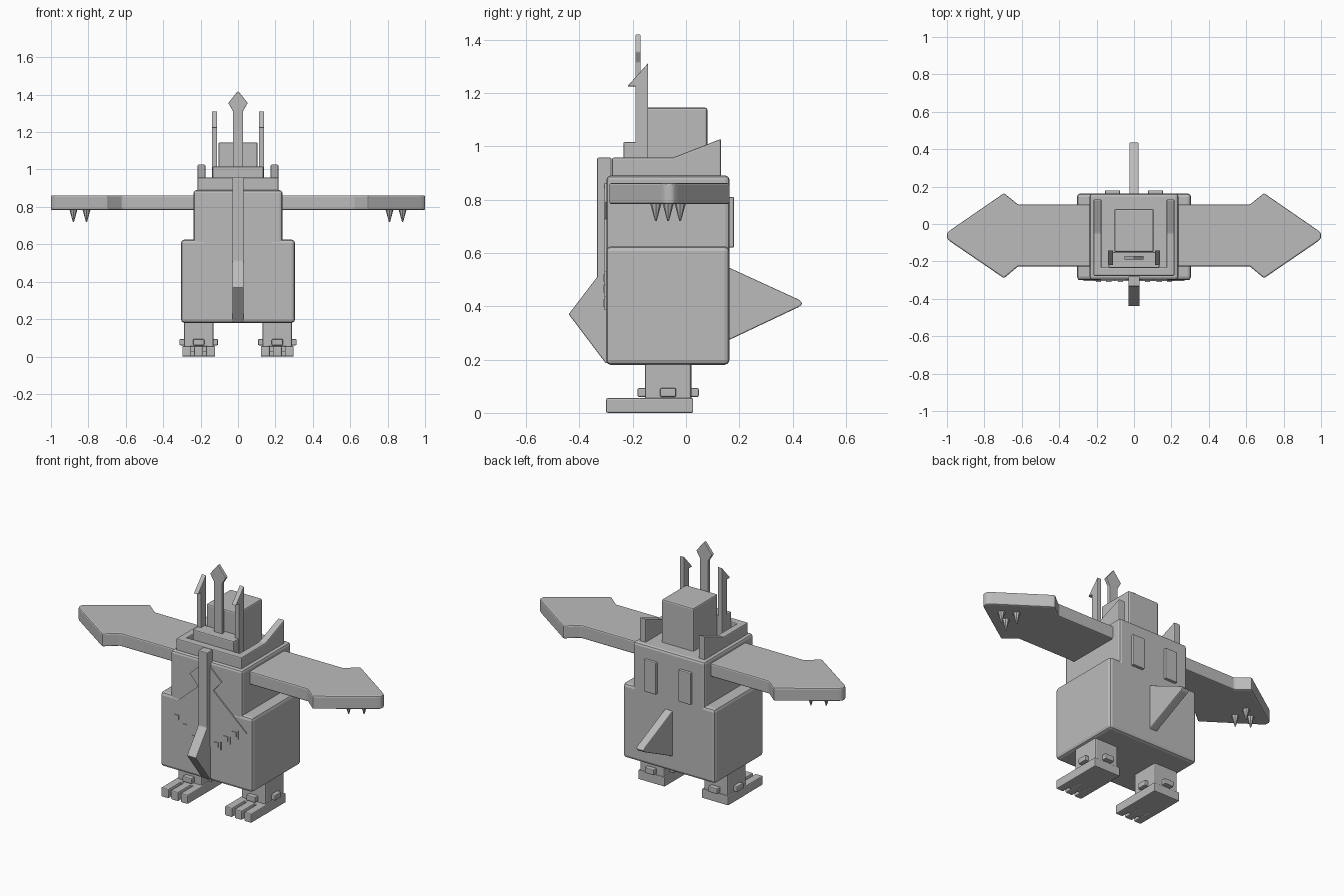
import bpy, bmesh
from mathutils import Vector

grey = bpy.data.materials.new("plain grey")
grey.diffuse_color = (0.5, 0.5, 0.5, 1)


def finish(name, bm, bevel=0.0, segments=2):
    """Bevel all sharp edges, then turn the bmesh into an object."""
    bmesh.ops.recalc_face_normals(bm, faces=bm.faces)
    if bevel:
        bmesh.ops.bevel(bm, geom=list(bm.edges), offset=bevel, segments=segments,
                        profile=0.5, affect='EDGES', clamp_overlap=True)
    me = bpy.data.meshes.new(name)
    bm.to_mesh(me)
    bm.free()
    me.materials.append(grey)
    ob = bpy.data.objects.new(name, me)
    bpy.context.collection.objects.link(ob)
    return ob


def prism(name, pts, axis, a, b, bevel=0.0):
    """Extrude a 2D profile along an axis; pts are the other two coordinates in order."""
    bm = bmesh.new()

    def place(p, t):
        return {'x': (t, p[0], p[1]), 'y': (p[0], t, p[1]), 'z': (p[0], p[1], t)}[axis]
    lo, hi = min(a, b), max(a, b)
    face = bm.faces.new([bm.verts.new(place(p, lo)) for p in pts])
    ext = bmesh.ops.extrude_face_region(bm, geom=[face], use_keep_orig=True)
    move = Vector(place((0, 0), hi - lo))
    bmesh.ops.translate(bm, vec=move, verts=[v for v in ext['geom'] if isinstance(v, bmesh.types.BMVert)])
    return finish(name, bm, bevel)


def box(name, x, y, z, bevel=0.0):
    x = sorted(x)
    return prism(name, [(x[0], y[0]), (x[1], y[0]), (x[1], y[1]), (x[0], y[1])], 'z', z[0], z[1], bevel)


# Torso and head
box("lower_body", (-0.305, 0.305), (-0.30, 0.163), (0.18, 0.625), 0.018)
box("upper_body", (-0.237, 0.237), (-0.298, 0.163), (0.58, 0.89), 0.015)
box("head", (-0.105, 0.105), (-0.15, 0.08), (0.87, 1.145), 0.008)

# Open-backed collar
box("collar_front", (-0.214, 0.214), (-0.277, -0.232), (0.88, 0.957), 0.006)

# Crown with central arrow spike
box("crown_band", (-0.136, 0.136), (-0.235, -0.15), (0.88, 1.016), 0.006)
prism("crown_spike_centre", [(-0.028, 0.95), (0.028, 0.95), (0.028, 1.315), (0.052, 1.355),
                             (0, 1.42), (-0.052, 1.355), (-0.028, 1.315)], 'y', -0.19, -0.17, 0.003)

# Front keel with beak-like lower end
prism("front_keel", [(-0.28, 0.957), (-0.333, 0.957), (-0.333, 0.51), (-0.44, 0.37),
                     (-0.30, 0.185), (-0.28, 0.20)], 'x', -0.03, 0.03, 0.004)

# Triangular tail
prism("tail", [(0.15, 0.55), (0.15, 0.268), (0.425, 0.398), (0.437, 0.41), (0.425, 0.424)],
      'x', -0.025, 0.025, 0.005)

for s, side in ((1, "right"), (-1, "left")):
    def m(pts):
        return [(s * x, v) for x, v in pts]

    # Collar rail rising to the back
    prism(f"collar_rail_{side}", [(-0.277, 0.88), (0.132, 0.88), (0.132, 1.028), (-0.05, 0.957),
                                  (-0.277, 0.957)], 'x', s * 0.174, s * 0.216, 0.006)

    # Barbed side spike
    prism(f"crown_spike_{side}", [(-0.19, 0.89), (-0.142, 0.89), (-0.142, 1.312), (-0.22, 1.225),
                                  (-0.19, 1.225)], 'x', s * 0.111, s * 0.139, 0.003)

    # Arrow-shaped wing
    prism(f"wing_{side}", m([(0.20, 0.104), (0.62, 0.104), (0.695, 0.165), (0.985, -0.035),
                             (1.0, -0.05), (1.0, -0.077), (0.985, -0.092), (0.695, -0.29),
                             (0.62, -0.227), (0.20, -0.227)]), 'z', 0.783, 0.862, 0.008)

    # Three claws under the wing tip
    for i, (cx, cy) in enumerate(((0.81, -0.113), (0.88, -0.067), (0.81, -0.022))):
        bm = bmesh.new()
        bmesh.ops.create_cone(bm, cap_ends=True, segments=8, radius1=0.003, radius2=0.022, depth=0.07)
        bmesh.ops.translate(bm, verts=bm.verts, vec=(s * cx, cy, 0.754))
        finish(f"wing_claw_{side}_{i}", bm)

    # Stepped chest plate and its small squares
    prism(f"chest_plate_{side}", m([(0.02, 0.87), (0.105, 0.79), (0.05, 0.727), (0.27, 0.53),
                                    (0.215, 0.53), (0.215, 0.48), (0.16, 0.48), (0.16, 0.435),
                                    (0.10, 0.435), (0.10, 0.385), (0.02, 0.385)]), 'y', -0.306, -0.297)
    for i, (cx, cz) in enumerate(((0.19, 0.506), (0.135, 0.465), (0.072, 0.412))):
        box(f"chest_square_{side}_{i}", (s * (cx - 0.014), s * (cx + 0.014)), (-0.31, -0.30),
            (cz - 0.014, cz + 0.014))

    # Plate on the back
    box(f"back_plate_{side}", (s * 0.075, s * 0.155), (0.15, 0.18), (0.62, 0.81), 0.005)

    # Leg with four studs around the ankle
    lx, ly = s * 0.21, -0.067
    box(f"leg_{side}", (lx - 0.079, lx + 0.079), (ly - 0.087, ly + 0.087), (0.04, 0.20), 0.008)
    box(f"ankle_stud_sides_{side}", (lx - 0.103, lx + 0.103), (ly - 0.03, ly + 0.03), (0.06, 0.093), 0.005)
    box(f"ankle_stud_ends_{side}", (lx - 0.03, lx + 0.03), (ly - 0.115, ly + 0.115), (0.06, 0.093), 0.005)

    # Foot with three toes
    box(f"foot_{side}", (lx - 0.088, lx + 0.088), (-0.18, 0.027), (0.0, 0.055), 0.005)
    box(f"sole_{side}", (lx - 0.08, lx + 0.08), (-0.25, -0.17), (0.002, 0.03))
    for i in (-1, 0, 1):
        tx = lx + i * 0.064
        box(f"toe_{side}_{i + 1}", (tx - 0.024, tx + 0.024), (-0.30, -0.17), (0.0, 0.055), 0.006)
